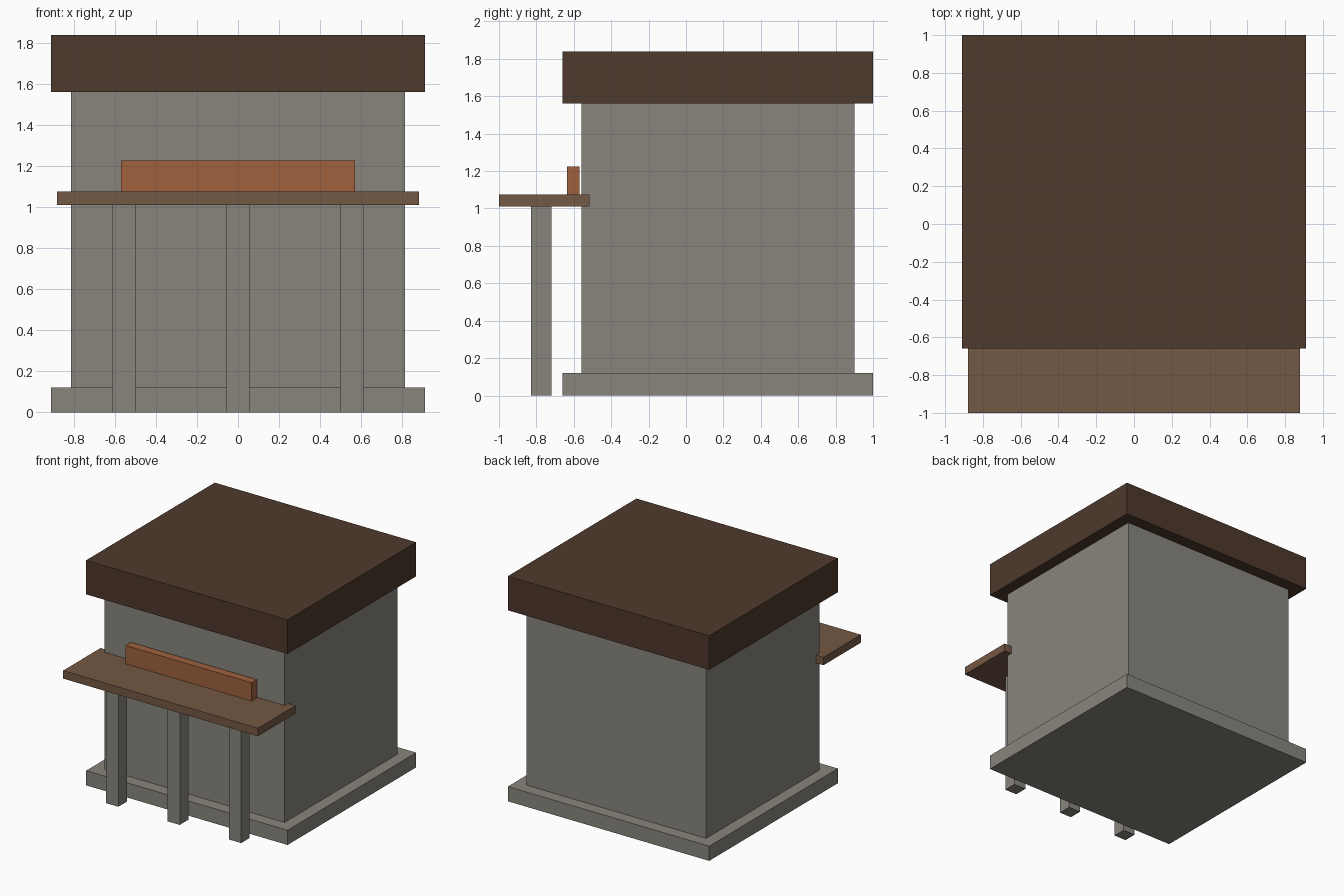
import bpy

default = bpy.data.objects.get("Cube")
if default:
    bpy.data.objects.remove(default, do_unlink=True)


def material(name, r, g, b):
    mat = bpy.data.materials.new(name)
    mat.use_nodes = True
    mat.diffuse_color = (r, g, b, 1)
    mat.node_tree.nodes["Principled BSDF"].inputs["Base Color"].default_value = (r, g, b, 1)
    return mat


def box(name, x, y, z, mat):
    """Box spanning the given (low, high) range on each axis."""
    spans = (x, y, z)
    bpy.ops.mesh.primitive_cube_add(size=1, location=[(a + b) / 2 for a, b in spans])
    obj = bpy.context.object
    obj.name = name
    obj.scale = [b - a for a, b in spans]
    bpy.ops.object.transform_apply(location=False, rotation=False, scale=True)
    obj.data.materials.append(mat)
    return obj


stone = material("grey stone", 0.25, 0.235, 0.205)
dark_wood = material("dark brown roof", 0.076, 0.041, 0.025)
wood = material("brown wood", 0.175, 0.098, 0.058)
orange_wood = material("orange wood", 0.35, 0.12, 0.049)

# Building: plinth, walls and overhanging slab roof
box("plinth", (-0.91, 0.91), (-0.66, 1.0), (0, 0.12), stone)
box("walls", (-0.813, 0.813), (-0.56, 0.90), (0.12, 1.56), stone)
box("roof", (-0.91, 0.91), (-0.66, 1.0), (1.56, 1.838), dark_wood)

# Counter through the front wall, with a raised board on top
box("counter", (-0.88, 0.88), (-1.0, -0.517), (1.01, 1.075), wood)
box("counter_board", (-0.57, 0.57), (-0.637, -0.57), (1.075, 1.225), orange_wood)

# Counter posts
for side, x in (("right", -0.555), ("middle", 0), ("left", 0.555)):
    box(f"{side}_post", (x - 0.055, x + 0.055), (-0.83, -0.72), (0, 1.01), stone)
